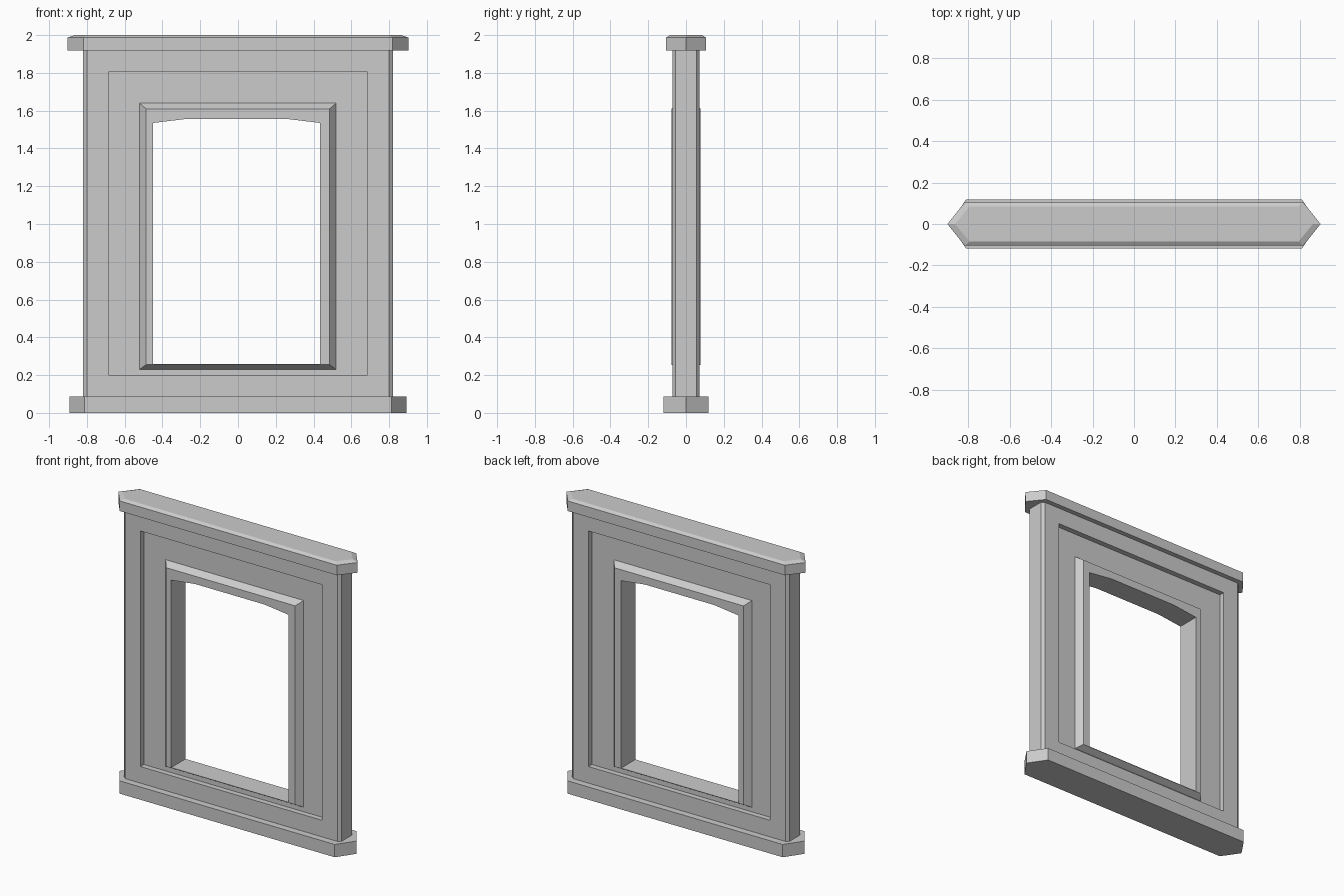
import bpy, bmesh

cube = bpy.data.objects.get("Cube")
if cube:
    bpy.data.objects.remove(cube, do_unlink=True)

stone = bpy.data.materials.new("stone grey")
stone.use_nodes = True
GREY = (0.6, 0.6, 0.6, 1)
stone.diffuse_color = GREY
stone.node_tree.nodes["Principled BSDF"].inputs["Base Color"].default_value = GREY


def loft(name, rings, closed):
    """Skin equal-length rings; join last to first, or cap both ends."""
    bm = bmesh.new()
    loops = [[bm.verts.new(p) for p in ring] for ring in rings]
    n = len(loops[0])
    pairs = list(zip(loops, loops[1:]))
    if closed:
        pairs.append((loops[-1], loops[0]))
    else:
        bm.faces.new(loops[0])
        bm.faces.new(loops[-1])
    for a, b in pairs:
        for i in range(n):
            j = (i + 1) % n
            bm.faces.new((a[i], a[j], b[j], b[i]))
    bmesh.ops.recalc_face_normals(bm, faces=bm.faces)
    mesh = bpy.data.meshes.new(name)
    bm.to_mesh(mesh)
    bm.free()
    mesh.materials.append(stone)
    obj = bpy.data.objects.new(name, mesh)
    bpy.context.collection.objects.link(obj)
    return obj


def outline(x0, x1, z0, z1, y, shoulder=0.0):
    """Upright rectangle whose top corners may drop to form a shallow arch."""
    mid, flat = (x0 + x1) / 2, 0.26
    return [(x0, y, z0), (x1, y, z0), (x1, y, z1 - shoulder),
            (mid + flat, y, z1), (mid - flat, y, z1), (x0, y, z1 - shoulder)]


def two_sided(front):
    """Repeat the front rings on the back, in reverse order."""
    return front + [[(x, -y, z) for x, y, z in ring] for ring in reversed(front)]


# Wall with chamfered ends and a sunken panel on both sides
LOW, HIGH = 0.05, 1.95
loft("wall", two_sided([
    outline(-0.82, 0.82, LOW, HIGH, -0.055),
    outline(-0.80, 0.80, LOW, HIGH, -0.072),
    outline(-0.685, 0.685, 0.2, 1.805, -0.072),
    outline(-0.685, 0.685, 0.2, 1.805, -0.035),
    outline(-0.49, 0.49, 0.245, 1.6, -0.035),
]), True)

# Window surround with sloped outer edges and a shallow arched opening
loft("window_surround", two_sided([
    outline(-0.522, 0.52, 0.23, 1.64, -0.034),
    outline(-0.487, 0.485, 0.255, 1.61, -0.077),
    outline(-0.45, 0.435, 0.258, 1.557, -0.077, 0.022),
]), True)


def pointed_plan(tip, corner, half, z):
    """Flat slab outline with a pointed end on each side."""
    return [(-tip, 0, z), (-corner, -half, z), (corner, -half, z),
            (tip, 0, z), (corner, half, z), (-corner, half, z)]


# Base plinth and bevelled coping
loft("base_plinth", [pointed_plan(0.893, 0.812, 0.118, z) for z in (0, 0.087)], False)
loft("top_coping", [
    pointed_plan(0.902, 0.818, 0.105, 1.918),
    pointed_plan(0.902, 0.818, 0.105, 1.987),
    pointed_plan(0.865, 0.795, 0.085, 2.0),
], False)
